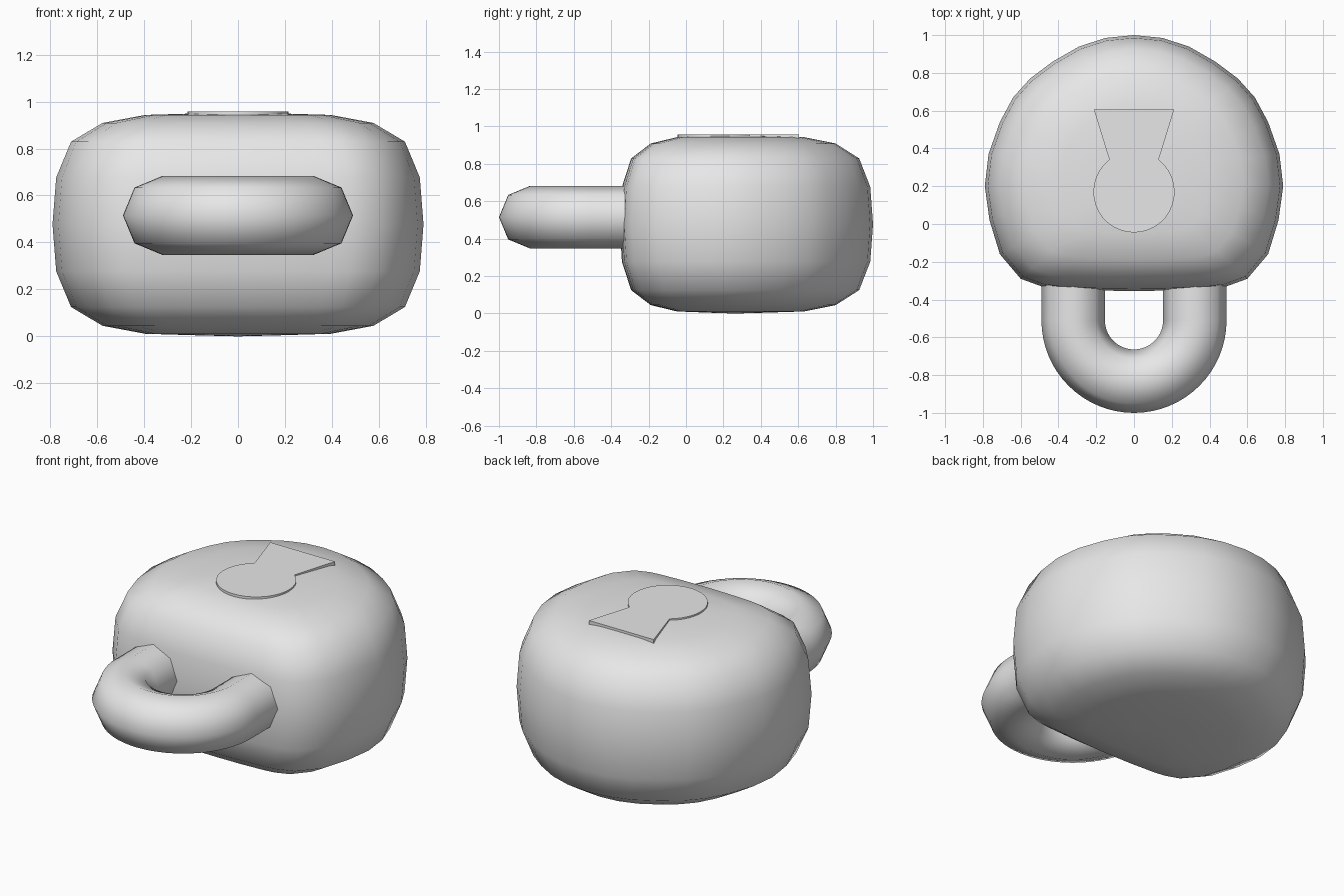
import bpy, bmesh, math

cube = bpy.data.objects.get("Cube")
if cube:
    bpy.data.objects.remove(cube)

grey = bpy.data.materials.new("light_grey")
grey.use_nodes = True
grey.diffuse_color = (0.8, 0.8, 0.8, 1)
grey.node_tree.nodes["Principled BSDF"].inputs["Base Color"].default_value = grey.diffuse_color


def finish(name, bm, angle):
    """Turn a bmesh into a shaded object."""
    bmesh.ops.recalc_face_normals(bm, faces=bm.faces[:])
    mesh = bpy.data.meshes.new(name)
    bm.to_mesh(mesh)
    bm.free()
    mesh.materials.append(grey)
    obj = bpy.data.objects.new(name, mesh)
    bpy.context.collection.objects.link(obj)
    bpy.ops.object.select_all(action='DESELECT')
    obj.select_set(True)
    bpy.context.view_layer.objects.active = obj
    bpy.ops.object.shade_smooth_by_angle(angle=math.radians(angle))
    return obj


def bridge(bm, a, b):
    """Join two closed rings of vertices with quads."""
    n = len(a)
    for i in range(n):
        j = (i + 1) % n
        bm.faces.new((a[i], a[j], b[j], b[i]))


# Lock body: rounded outline scaled through a pillow-shaped profile
half = [(0, -.355), (.2, -.352), (.4, -.342), (.49, -.33), (.6, -.29), (.71, -.16),
        (.765, .02), (.79, .2), (.77, .37), (.71, .54), (.64, .67), (.55, .77),
        (.43, .86), (.29, .94), (.15, .985), (0, 1)]
outline = half + [(-x, y) for x, y in half[-2:0:-1]]
mid_y, mid_z = .26, .477
upper = [(.2, .473), (.5, .466), (.73, .432), (.9, .352), (.98, .2)]
profile = [(s, -h) for s, h in upper] + [(1, 0)] + [(s, h) for s, h in reversed(upper)]
bm = bmesh.new()
rings = [[bm.verts.new((x * s, mid_y + (y - mid_y) * s, mid_z + h)) for x, y in outline]
         for s, h in profile]
for a, b in zip(rings, rings[1:]):
    bridge(bm, a, b)
for ring, z in ((rings[0], 0), (rings[-1], 2 * mid_z - .003)):
    pole = bm.verts.new((0, mid_y, z))
    for i, v in enumerate(ring):
        bm.faces.new((v, ring[(i + 1) % len(ring)], pole))
finish("lock_body", bm, 60)

# Shackle: eight-sided tube along a U-shaped path
bend, tube, bend_y, shackle_z = .322, .168, -.51, .515
path = [(bend, -.2, 0)]
path += [(bend * math.cos(t), bend_y - bend * math.sin(t), t)
         for t in (math.pi * i / 32 for i in range(33))]
path.append((-bend, -.2, math.pi))
bm = bmesh.new()
rings = []
for x, y, t in path:
    ring = []
    for k in range(8):
        a = math.tau * k / 8
        out = tube * math.cos(a)
        ring.append(bm.verts.new((x + out * math.cos(t), y - out * math.sin(t),
                                  shackle_z + tube * math.sin(a))))
    rings.append(ring)
for a, b in zip(rings, rings[1:]):
    bridge(bm, a, b)
bm.faces.new(rings[0])
bm.faces.new(rings[-1])
finish("shackle", bm, 60)

# Keyhole: thin raised plate, a disc with a flared slot
radius, hole_y = .215, .17
start = math.atan2(.17, .13)
sweep = math.pi + 2 * start
arc = [math.pi - start + sweep * i / 28 for i in range(29)]
points = [(radius * math.cos(a), hole_y + radius * math.sin(a)) for a in arc]
points += [(.212, .605), (-.212, .605)]
bm = bmesh.new()
base = bm.faces.new([bm.verts.new((x, y, .935)) for x, y in points])
top = bmesh.ops.extrude_face_region(bm, geom=[base])["geom"]
bmesh.ops.translate(bm, vec=(0, 0, .023),
                    verts=[v for v in top if isinstance(v, bmesh.types.BMVert)])
if base.is_valid and not any(len(e.link_faces) == 1 for e in bm.edges):
    bm.normal_update()
finish("keyhole", bm, 30)
